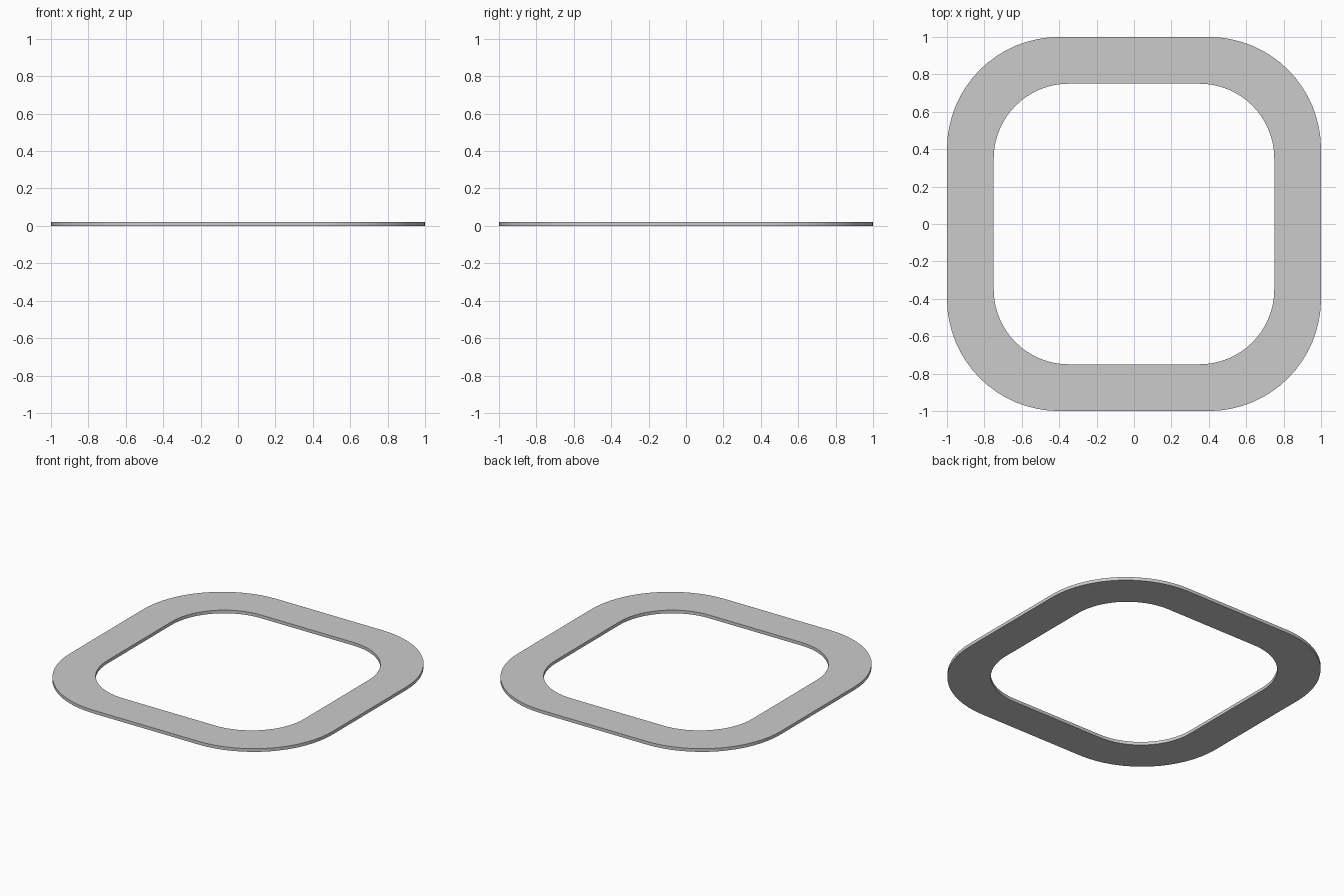
import bpy, bmesh, math

if "Cube" in bpy.data.objects:
    bpy.data.objects.remove(bpy.data.objects["Cube"])

THICKNESS = 0.022
SEGMENTS = 16  # per corner


def rounded_square(half, radius):
    """Counter-clockwise outline of a rounded square."""
    points = []
    c = half - radius
    for corner, (sx, sy) in enumerate([(1, 1), (-1, 1), (-1, -1), (1, -1)]):
        for i in range(SEGMENTS + 1):
            a = math.pi / 2 * (corner + i / SEGMENTS)
            points.append((sx * c + radius * math.cos(a), sy * c + radius * math.sin(a)))
    return points


# Closed ring with a rectangular cross-section
bm = bmesh.new()
outer, inner = rounded_square(1.0, 0.6), rounded_square(0.75, 0.4)
loops = [[bm.verts.new((x, y, z)) for x, y in outline]
         for outline, z in [(outer, 0), (outer, THICKNESS), (inner, THICKNESS), (inner, 0)]]
n = len(outer)
for k in range(4):
    a, b = loops[k], loops[(k + 1) % 4]
    for i in range(n):
        j = (i + 1) % n
        bm.faces.new((a[i], a[j], b[j], b[i]))
bmesh.ops.recalc_face_normals(bm, faces=bm.faces)

mesh = bpy.data.meshes.new("flat_frame")
bm.to_mesh(mesh)
bm.free()
frame = bpy.data.objects.new("flat_frame", mesh)
bpy.context.collection.objects.link(frame)

# Smooth corners, crisp rims
bpy.context.view_layer.objects.active = frame
frame.select_set(True)
bpy.ops.object.shade_smooth_by_angle(angle=math.radians(30))
